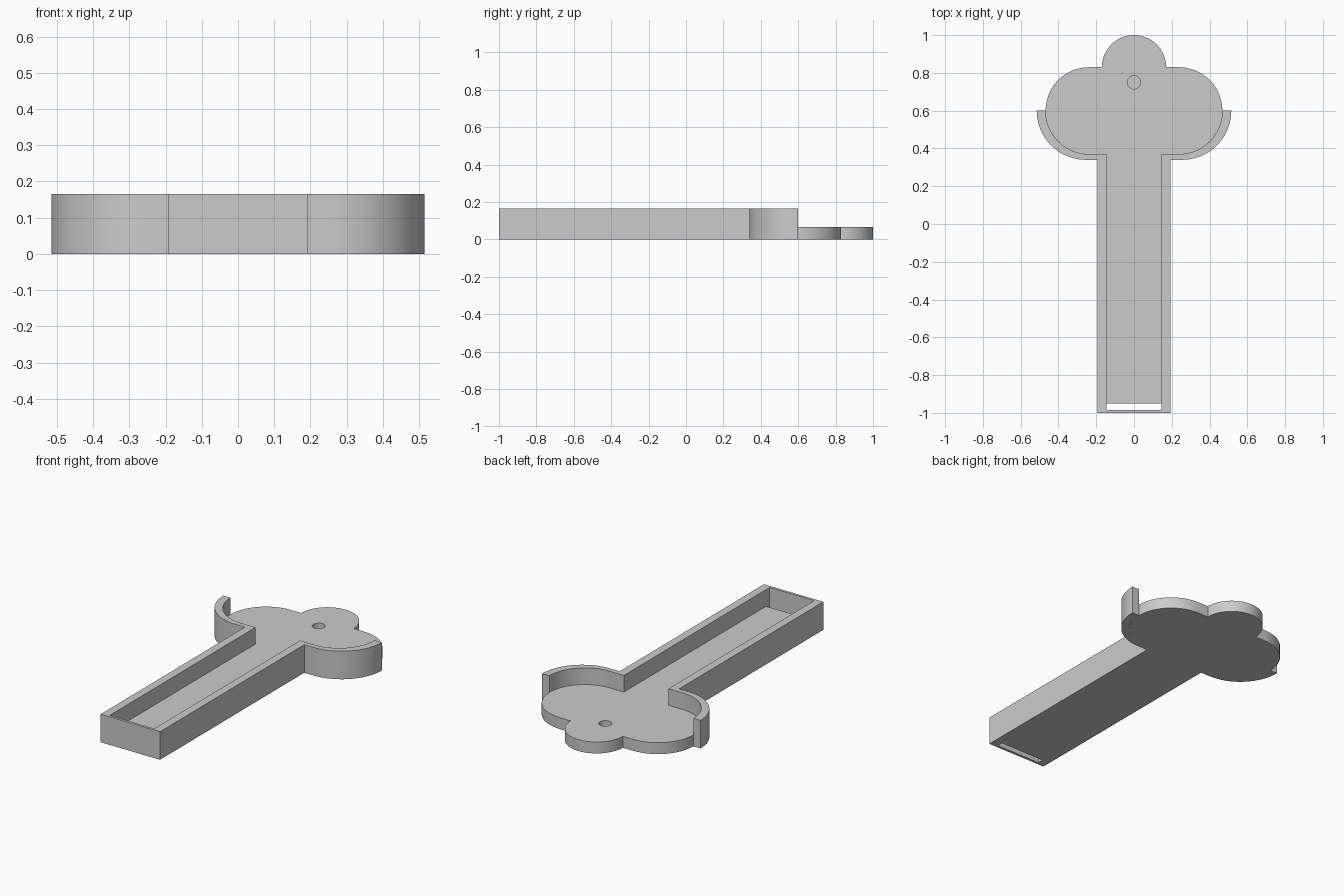
import bpy
import bmesh
from math import cos, sin, radians

if "Cube" in bpy.data.objects:
    bpy.data.objects.remove(bpy.data.objects["Cube"], do_unlink=True)

WALL_H, PLATE_H = 0.165, 0.067

grey = bpy.data.materials.new("plain grey")
grey.use_nodes = True
colour = (0.6, 0.6, 0.6, 1)
grey.diffuse_color = colour
grey.node_tree.nodes["Principled BSDF"].inputs["Base Color"].default_value = colour


def arc(cx, cy, r, start, end, steps=32):
    angles = [radians(start + (end - start) * i / steps) for i in range(steps + 1)]
    return [(cx + r * cos(a), cy + r * sin(a)) for a in angles]


def mirrored(half):
    """Close a right-hand half outline with its reflection in x."""
    return half + [(-x, y) for x, y in reversed(half) if abs(x) > 1e-5]


def extrude_outline(name, outline, z0, z1):
    bm = bmesh.new()
    base = bm.faces.new([bm.verts.new((x, y, z0)) for x, y in outline])
    top = bmesh.ops.extrude_face_region(bm, geom=[base])["geom"]
    verts = [g for g in top if isinstance(g, bmesh.types.BMVert)]
    bmesh.ops.translate(bm, verts=verts, vec=(0, 0, z1 - z0))
    bmesh.ops.recalc_face_normals(bm, faces=bm.faces)
    mesh = bpy.data.meshes.new(name)
    bm.to_mesh(mesh)
    bm.free()
    mesh.materials.append(grey)
    obj = bpy.data.objects.new(name, mesh)
    bpy.context.collection.objects.link(obj)
    return obj


def activate(obj):
    bpy.ops.object.select_all(action="DESELECT")
    obj.select_set(True)
    bpy.context.view_layer.objects.active = obj


# Base plate: long floor, two side lobes and a round end lobe
plate_half = [(0.145, -0.95), (0.145, 0.37)]
plate_half += arc(0.238, 0.6, 0.23, -90, 90)
plate_half += arc(0, 0.83, 0.17, 0, 90)
plate = extrude_outline("base_plate", mirrored(plate_half), 0, PLATE_H)

# Blind round hole near the end lobe
cutter = extrude_outline("hole_cutter", arc(0, 0.75, 0.035, 0, 350, 35), 0.025, 0.2)
cutter.hide_render = True
cut = plate.modifiers.new("hole", "BOOLEAN")
cut.operation = "DIFFERENCE"
cut.solver = "EXACT"
cut.object = cutter
activate(plate)
bpy.ops.object.modifier_apply(modifier=cut.name)
bpy.data.objects.remove(cutter, do_unlink=True)

# Raised rim: thin front wall, side walls and flared half-bowl ends
rim_half = [(0.193, -1), (0.193, 0.34)]
rim_half += arc(0.255, 0.6, 0.26, -90, 0)
rim_half += arc(0.238, 0.6, 0.23, 0, -90)
rim_half += [(0.145, 0.37), (0.145, -0.985)]
rim = extrude_outline("raised_rim", mirrored(rim_half), 0, WALL_H)

for part in (plate, rim):
    activate(part)
    bpy.ops.object.shade_smooth_by_angle(angle=radians(30))
